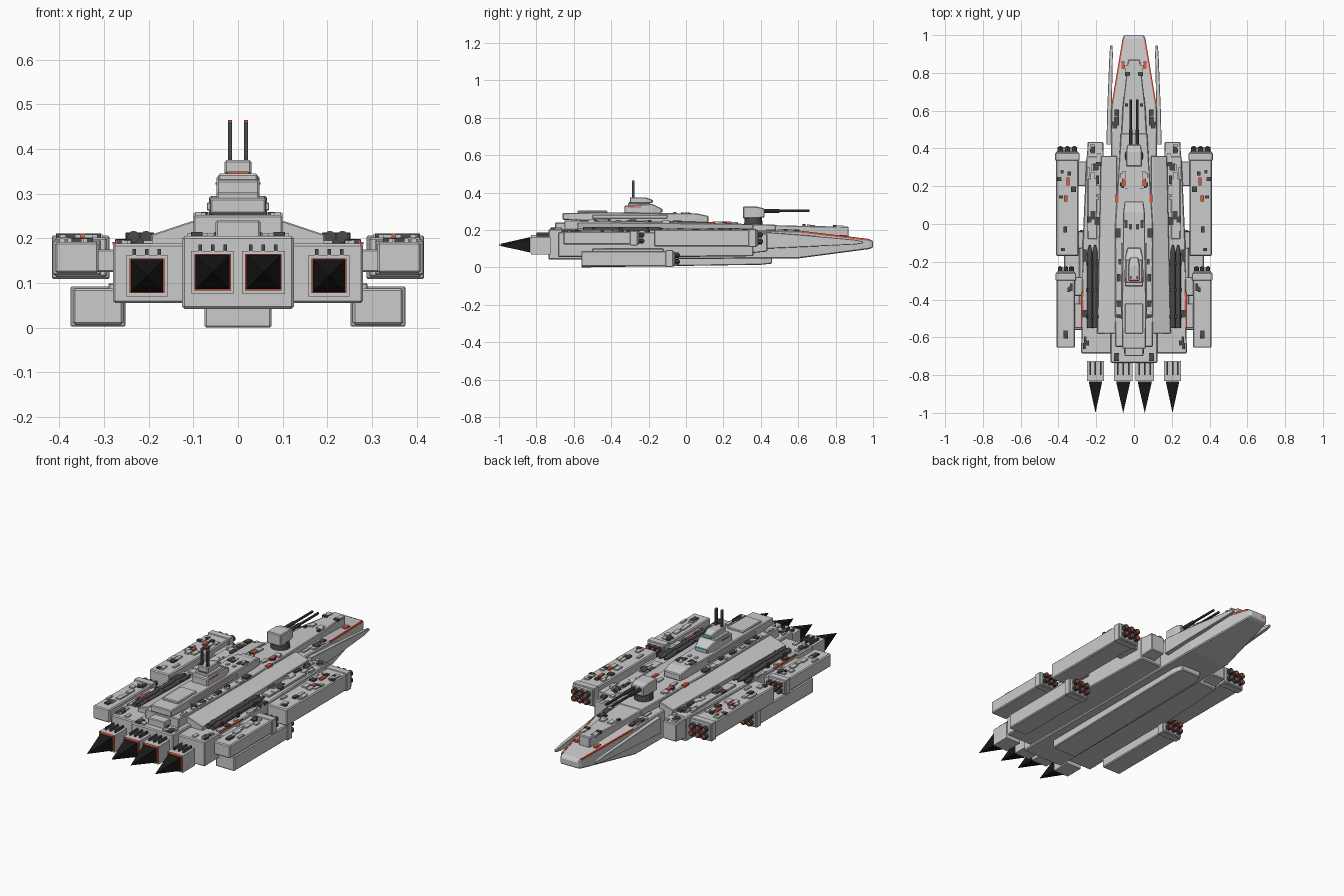
import bpy, bmesh, math, random
from mathutils import Matrix, Vector

if "Cube" in bpy.data.objects:
    bpy.data.objects.remove(bpy.data.objects["Cube"])

random.seed(4)


def material(name, rgb):
    m = bpy.data.materials.new(name)
    m.diffuse_color = (*rgb, 1)
    m.use_nodes = True
    m.node_tree.nodes["Principled BSDF"].inputs["Base Color"].default_value = m.diffuse_color
    return m


DARK = material("dark_metal", (0.07, 0.07, 0.075))
BLACK = material("exhaust_black", (0.01, 0.01, 0.01))
RED = material("red_trim", (0.75, 0.1, 0.05))
CYAN = material("window_cyan", (0.2, 0.6, 0.65))


def finish(name, bm, mat=None, bevel=0):
    bmesh.ops.recalc_face_normals(bm, faces=bm.faces)
    me = bpy.data.meshes.new(name)
    bm.to_mesh(me)
    bm.free()
    ob = bpy.data.objects.new(name, me)
    bpy.context.collection.objects.link(ob)
    if mat:
        me.materials.append(mat)
    if bevel:
        mod = ob.modifiers.new("bevel", "BEVEL")
        mod.width, mod.segments = bevel, 1
    return ob


def add_loft(bm, sections, s=1):
    """Four-sided sections (y, x0, x1, z0, z1) joined along y; s mirrors x."""
    rings = [[bm.verts.new((s * x, y, z)) for x, z in ((a, c), (b, c), (b, d), (a, d))]
             for y, a, b, c, d in sections]
    for r, q in zip(rings, rings[1:]):
        for i in range(4):
            j = (i + 1) % 4
            bm.faces.new((r[i], r[j], q[j], q[i]))
    bm.faces.new(rings[0])
    bm.faces.new(rings[-1])


def loft(name, sections, mat=None, bevel=0.004, s=1):
    bm = bmesh.new()
    add_loft(bm, sections, s)
    return finish(name, bm, mat, bevel)


def box(name, x0, x1, y0, y1, z0, z1, mat=None, bevel=0.004, s=1):
    return loft(name, [(y0, x0, x1, z0, z1), (y1, x0, x1, z0, z1)], mat, bevel, s)


def rods(name, points, y0, y1, r, mat, n=10, r2=None):
    """Cylinders along y at each (x, z)."""
    bm = bmesh.new()
    for x, z in points:
        m = Matrix.Translation((x, (y0 + y1) / 2, z)) @ Matrix.Rotation(-math.pi / 2, 4, 'X')
        bmesh.ops.create_cone(bm, cap_ends=True, segments=n, radius1=r,
                              radius2=r if r2 is None else r2, depth=y1 - y0, matrix=m)
    return finish(name, bm, mat)


def greebles(name, x0, x1, y0, y1, z0, z1, n, mat=None, h=0.008):
    """Mirrored small surface boxes; deck height runs z0 at y0 to z1 at y1."""
    bm = bmesh.new()
    for _ in range(n):
        w, l = random.uniform(0.006, 0.014), random.uniform(0.008, 0.024)
        x, y = random.uniform(x0 + w, x1 - w), random.uniform(y0 + l, y1 - l)
        z = z0 + (z1 - z0) * (y - y0) / (y1 - y0)
        for s in (1, -1):
            add_loft(bm, [(y - l, x - w, x + w, z - .004, z + h),
                          (y + l, x - w, x + w, z - .004, z + h)], s)
    return finish(name, bm, mat)


# Central hull with tapering nose, and keel plate
loft("main_hull", [(-.735, -.125, .125, .042, .205), (.6, -.122, .122, .048, .195),
                   (.98, -.06, .06, .098, .15), (1, -.052, .052, .106, .142)], bevel=.005)
loft("keel", [(-.56, -.075, .075, 0, .05), (.40, -.075, .075, .014, .055),
              (.46, -.06, .06, .02, .055)])

# Stacked upper decks and stern blocks
loft("upper_deck", [(-.65, -.1, .1, .2, .252), (0, -.1, .1, .2, .242), (.48, -.07, .07, .19, .228)])
loft("nose_spine", [(.46, -.068, .068, .185, .226), (.62, -.06, .06, .185, .222),
                    (.87, -.032, .032, .16, .218)])
loft("second_deck", [(-.66, -.062, .062, .255, .29), (-.45, -.065, .065, .245, .295),
                     (.06, -.057, .057, .24, .288), (.12, -.05, .05, .24, .275)])
box("stern_block", -.048, .048, -.58, -.42, .285, .303)
box("stern_step", -.05, .05, -.70, -.64, .2, .24)

# Bridge tower
loft("bridge_base", [(-.33, -.048, .048, .285, .33), (-.18, -.048, .048, .285, .34),
                     (-.13, -.036, .036, .285, .315)])
box("bridge_mid", -.044, .044, -.31, -.19, .325, .345)
loft("bridge_top", [(-.3, -.03, .03, .343, .375), (-.22, -.03, .03, .343, .375),
                    (-.18, -.022, .022, .343, .362)])
box("bridge_windows", -.034, .034, -.135, -.125, .296, .312, CYAN, 0)
box("upper_windows", -.02, .02, -.184, -.177, .35, .36, CYAN, 0)
box("bridge_red_stripe", -.024, .024, -.305, -.298, .344, .35, RED, 0)
for s in (1, -1):
    box("antenna", .013, .022, -.29, -.275, .37, .46, DARK, 0, s)
    box("antenna_tip", .013, .022, -.29, -.275, .46, .465, RED, 0, s)
    box("bridge_side_light", .044, .05, -.31, -.24, .32, .325, RED, 0, s)

# Forward gun turret
bm = bmesh.new()
bmesh.ops.create_cone(bm, cap_ends=True, segments=16, radius1=.05, radius2=.046, depth=.05,
                      matrix=Matrix.Translation((0, .36, .245)))
finish("turret_ring", bm, DARK)
loft("turret_house", [(.305, -.042, .042, .262, .325), (.38, -.042, .042, .262, .325),
                      (.42, -.036, .036, .268, .315)])
rods("turret_barrels", [(-.017, .302), (.017, .302)], .41, .66, .0065, DARK)
rods("turret_sleeves", [(-.017, .302), (.017, .302)], .41, .5, .01, DARK)

# Square nozzles with recessed mouths, red rims and pyramid exhausts
for s in (1, -1):
    for x, z, h in ((.057, .124, .048), (.204, .116, .046)):
        bm = bmesh.new()
        add_loft(bm, [(-.83, x - h, x + h, z - h, z + h), (-.725, x - h, x + h, z - h, z + h)], s)
        bm.faces.ensure_lookup_table()
        back = min(bm.faces, key=lambda f: f.calc_center_median().y)
        bmesh.ops.inset_region(bm, faces=[back], thickness=.008)
        bmesh.ops.translate(bm, verts=back.verts, vec=(0, .03, 0))
        finish("engine_nozzle", bm)
        box("nozzle_red_rim", x - h + .007, x + h - .007, -.832, -.80, z - h + .007, z + h - .007, RED, 0, s)
        bm = bmesh.new()
        m = (Matrix.Translation((s * x, -.9165, z)) @ Matrix.Rotation(math.pi / 2, 4, 'X')
             @ Matrix.Rotation(math.pi / 4, 4, 'Z'))
        bmesh.ops.create_cone(bm, cap_ends=True, segments=4, radius1=(h - .01) * math.sqrt(2),
                              radius2=0, depth=.167, matrix=m)
        finish("exhaust_cone", bm, BLACK)
        for k in (-1, 0, 1):
            box("nozzle_fin", x + k * .028 - .004, x + k * .028 + .004, -.8, -.73,
                z + h - .004, z + h + .014, DARK, 0, s)


def pod(name, x0, x1, y0, y1, z0, z1, s):
    """Missile pod: body, front collar and a 3 x 2 bank of tubes."""
    box(name, x0, x1, y0, y1, z0, z1, None, .005, s)
    box(name + "_collar", x0 - .005, x1 + .005, y1 - .05, y1 - .01, z0 - .004, z1 + .004, None, .003, s)
    r = min((x1 - x0) / 7.5, (z1 - z0) / 5)
    pts = [(s * ((x0 + x1) / 2 + i * r * 2.3), (z0 + z1) / 2 + j * r * 1.15)
           for i in (-1, 0, 1) for j in (-1, 1)]
    rods(name + "_tubes", pts, y1 - .01, y1 + .022, r, DARK)
    rods(name + "_warheads", pts, y1 + .02, y1 + .027, r * .75, RED, r2=r * .4)


for s in (1, -1):
    # Side sponson with sloping armour panel and conduit pipes
    loft("sponson", [(-.685, .11, .28, .055, .188), (-.1, .11, .272, .055, .19),
                     (.36, .11, .252, .06, .19)], None, .005, s)
    loft("sponson_prow", [(.34, .16, .25, .075, .188), (.435, .163, .245, .085, .18)], None, .004, s)
    bm = bmesh.new()
    rings = [[bm.verts.new((s * x, y, z)) for x, z in ((.09, .18), (xo, .18), (xo, .208), (.105, zt), (.09, zt))]
             for y, xo, zt in ((-.58, .195, .238), (.36, .175, .23))]
    for i in range(5):
        j = (i + 1) % 5
        bm.faces.new((rings[0][i], rings[0][j], rings[1][j], rings[1][i]))
    for r in rings:
        bm.faces.new(r)
    finish("sloped_armour", bm, None, .003)
    pipes = [(s * .206, .203), (s * .234, .203)]
    rods("conduit_pipes", pipes, -.55, -.15, .0135, DARK, 12)
    rods("conduit_ends", pipes, -.15, -.11, .0135, DARK, 12, r2=.004)
    for y in (-.5, -.36, -.22):
        box("pipe_clamp", .188, .252, y, y + .02, .185, .213, DARK, .002, s)
    box("sponson_spine", .195, .245, -.08, .24, .185, .2, None, .003, s)
    box("sponson_red_line", .268, .281, -.55, -.36, .186, .192, RED, 0, s)

    # Missile pods and their pylons
    pod("front_pod", .293, .412, -.17, .385, .113, .202, s)
    pod("rear_pod", .312, .41, -.655, -.25, .122, .192, s)
    pod("lower_pod", .257, .37, -.56, -.06, .006, .088, s)
    for y0, y1, z in ((-.13, -.04, .15), (.2, .33, .15), (-.55, -.42, .15), (-.38, -.28, .15)):
        box("pod_pylon", .235, .33, y0, y1, z - .025, z + .025, None, .003, s)
    box("lower_pylon", .24, .29, -.5, -.12, .06, .1, None, .003, s)

    # Long blades and red edge lines beside the nose
    loft("nose_blade", [(.42, .11, .146, .1, .188), (.6, .118, .142, .108, .175),
                        (.9, .112, .13, .122, .148), (.945, .114, .126, .128, .14)], None, .002, s)
    loft("nose_red_edge", [(.62, .113, .121, .185, .195), (.98, .053, .061, .142, .152)], RED, 0, s)
    box("nose_light", .018, .038, .99, 1.0, .118, .132, RED, 0, s)
    for x, y, z in ((.055, .22, .238), (.09, .135, .236), (.058, .84, .165)):
        box("deck_red_panel", x - .009, x + .009, y - .02, y + .02, z - .01, z + .008, RED, 0, s)
    box("second_deck_rail", .06, .07, -.5, -.1, .262, .28, None, .002, s)

# Scattered surface detail on every deck
for label, area, n in (("hull_stern", (.02, .12, -.73, -.66, .205, .205), 3),
                       ("upper_deck", (.066, .1, -.64, 0, .252, .242), 10),
                       ("fore_deck", (.02, .075, .14, .3, .238, .235), 4),
                       ("second_deck", (.01, .055, -.1, .1, .29, .28), 4),
                       ("nose_side", (.075, .118, .42, .62, .197, .194), 5),
                       ("nose", (.01, .05, .62, .85, .222, .217), 4),
                       ("sponson_rear", (.19, .272, -.67, -.56, .188, .188), 6),
                       ("sponson_edge", (.25, .275, -.55, -.1, .189, .19), 8),
                       ("sponson_front", (.175, .25, -.1, .34, .196, .196), 14),
                       ("sponson_prow", (.17, .24, .35, .43, .188, .18), 4),
                       ("front_pod", (.3, .41, -.16, .33, .202, .202), 14),
                       ("rear_pod", (.318, .405, -.64, -.31, .192, .192), 7)):
    greebles(label + "_panels", *area, n, None, .007)
    greebles(label + "_hatches", *area, (n + 1) // 2, DARK, .009)
greebles("pod_red_marks", .34, .37, .1, .25, .202, .202, 2, RED, .009)
